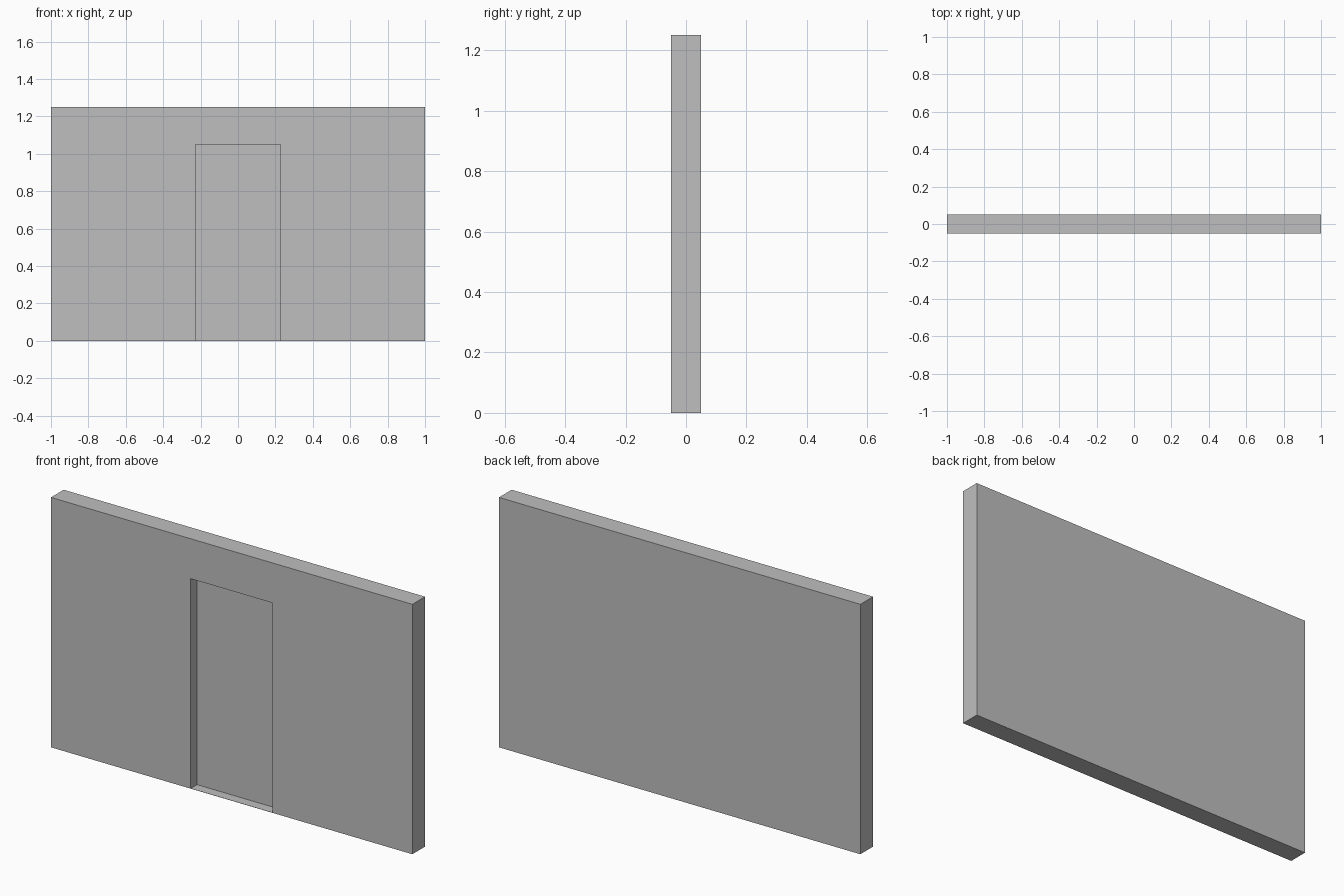
import bpy
import bmesh

if "Cube" in bpy.data.objects:
    bpy.data.objects.remove(bpy.data.objects["Cube"])

WIDTH, THICK, HEIGHT = 2.0, 0.10, 1.25
DOOR_HALF, DOOR_HEIGHT, RECESS = 0.227, 1.05, 0.05

grey = bpy.data.materials.new("plain_grey")
grey.diffuse_color = (0.52, 0.52, 0.52, 1.0)
grey.use_nodes = True
grey.node_tree.nodes["Principled BSDF"].inputs["Base Color"].default_value = grey.diffuse_color


def extrude_profile(name, points, y0, depth):
    """Extrude an x-z outline along y into a closed solid."""
    bm = bmesh.new()
    face = bm.faces.new([bm.verts.new((x, y0, z)) for x, z in points])
    ext = bmesh.ops.extrude_face_region(bm, geom=[face])["geom"]
    verts = [v for v in ext if isinstance(v, bmesh.types.BMVert)]
    bmesh.ops.translate(bm, verts=verts, vec=(0, depth, 0))
    bmesh.ops.recalc_face_normals(bm, faces=bm.faces[:])
    mesh = bpy.data.meshes.new(name)
    bm.to_mesh(mesh)
    bm.free()
    mesh.materials.append(grey)
    obj = bpy.data.objects.new(name, mesh)
    bpy.context.collection.objects.link(obj)
    return obj


# Wall slab
w = WIDTH / 2
wall = extrude_profile("wall", [(-w, 0), (w, 0), (w, HEIGHT), (-w, HEIGHT)],
                       -THICK / 2, THICK)

# Doorway recess cut into the front, leaving a thin threshold at the bottom
d = DOOR_HALF
cutter = extrude_profile("doorway_cutter",
                         [(-d, 0.001), (d, 0.001), (d, DOOR_HEIGHT), (-d, DOOR_HEIGHT)],
                         -THICK / 2 - 0.1, 0.1 + RECESS)
cutter.hide_render = True
cutter.hide_viewport = True

cut = wall.modifiers.new("doorway", 'BOOLEAN')
cut.operation = 'DIFFERENCE'
cut.solver = 'EXACT'
cut.object = cutter
